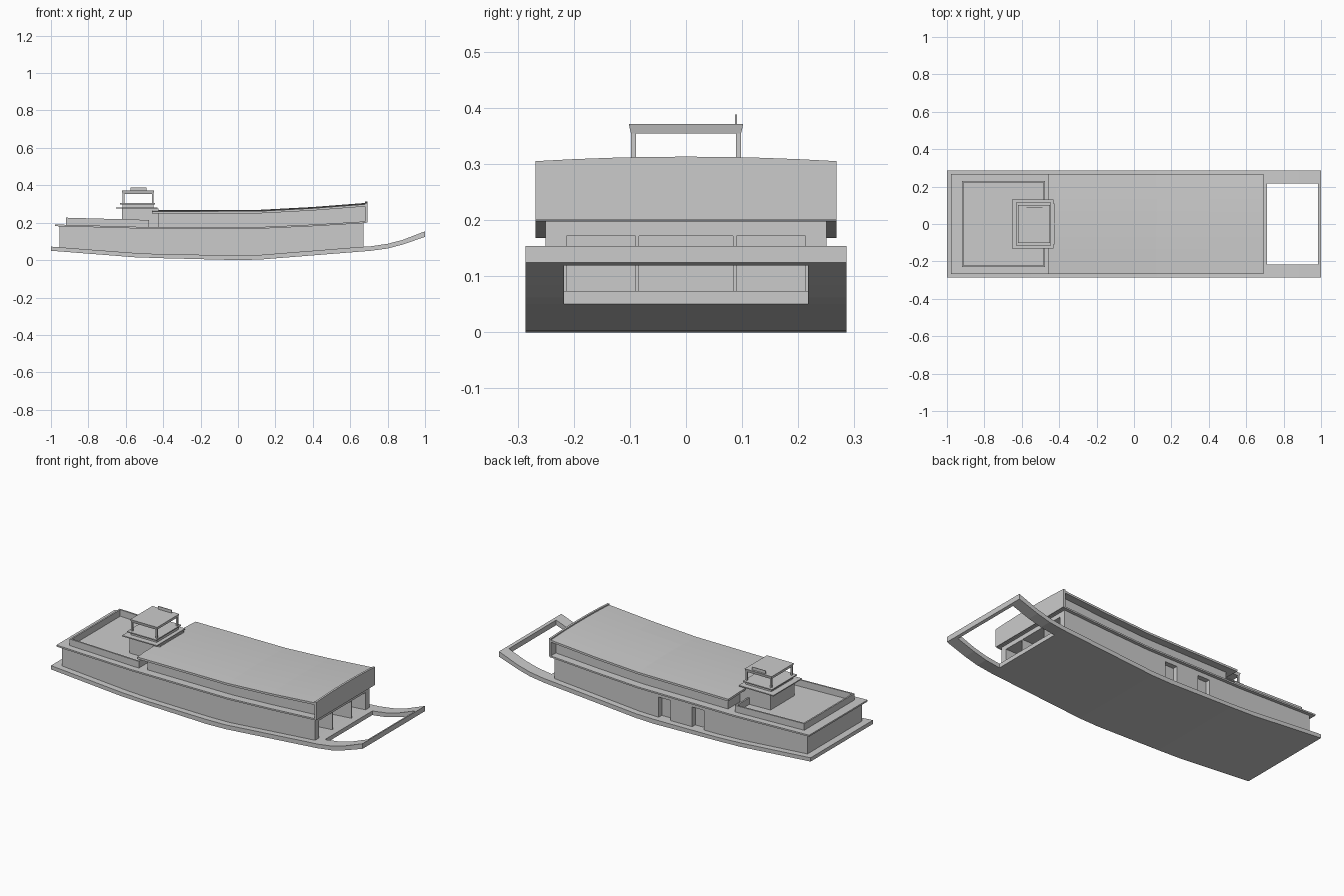
import bpy, bmesh

if "Cube" in bpy.data.objects:
    bpy.data.objects.remove(bpy.data.objects["Cube"])

# Long sheer curves as (x, z) points
HULL_BOTTOM = [(-1, .05), (-.55, .015), (-.4, .01), (0, 0), (.12, .003), (.65, .045),
               (.71, .05), (.8, .062), (.88, .083), (1, .124)]
HULL_TOP = [(-1, .072), (-.55, .038), (-.4, .031), (0, .026), (.12, .028), (.65, .07),
            (.71, .074), (.8, .087), (.88, .108), (1, .154)]
DECK = [(-1, .188), (-.5, .174), (.12, .174), (.4, .187), (.7, .205)]
ROOF = [(-.5, .26), (-.42, .26), (.12, .262), (.4, .277), (.7, .3)]


def z_at(curve, x):
    for (xa, za), (xb, zb) in zip(curve, curve[1:]):
        if x <= xb:
            return za + (zb - za) * (x - xa) / (xb - xa)
    return curve[-1][1]


def make(name, verts, faces):
    mesh = bpy.data.meshes.new(name)
    bm = bmesh.new()
    vs = [bm.verts.new(v) for v in verts]
    for f in faces:
        bm.faces.new([vs[i] for i in f])
    bmesh.ops.recalc_face_normals(bm, faces=bm.faces[:])
    bm.to_mesh(mesh)
    bm.free()
    ob = bpy.data.objects.new(name, mesh)
    bpy.context.collection.objects.link(ob)
    return ob


def sheer(name, x0, x1, y0, y1, low, high, dlow=0, dhigh=0, camber=0):
    """Solid following two sheer curves along x, optionally crowned across y."""
    xs = sorted({x0, x1} | {x for x, _ in low + high if x0 < x < x1})
    n = 8 if camber else 1
    ys = [y0 + (y1 - y0) * i / n for i in range(n + 1)]
    verts = []
    for x in xs:
        crown = [camber * (1 - (y / y1) ** 2) for y in ys]
        verts += [(x, y, z_at(low, x) + dlow + c) for y, c in zip(ys, crown)]
        verts += [(x, y, z_at(high, x) + dhigh + c) for y, c in zip(ys[::-1], crown[::-1])]
    m = 2 * (n + 1)
    faces = [(s * m + i, s * m + (i + 1) % m, (s + 1) * m + (i + 1) % m, (s + 1) * m + i)
             for s in range(len(xs) - 1) for i in range(m)]
    last = (len(xs) - 1) * m
    faces += [tuple(range(m)), tuple(range(last, last + m))]
    return make(name, verts, faces)


def box(name, x0, x1, y0, y1, z0, z1, flare=0):
    verts = [(x + sx * f, y + sy * f, z) for z, f in ((z0, 0), (z1, flare))
             for x, y, sx, sy in ((x0, y0, -1, -1), (x1, y0, 1, -1), (x1, y1, 1, 1), (x0, y1, -1, 1))]
    return make(name, verts, [(0, 1, 2, 3), (4, 5, 6, 7), (0, 1, 5, 4),
                              (1, 2, 6, 5), (2, 3, 7, 6), (3, 0, 4, 7)])


def cut(target, cutter):
    mod = target.modifiers.new("opening", 'BOOLEAN')
    mod.operation = 'DIFFERENCE'
    mod.solver = 'EXACT'
    mod.object = cutter
    bpy.context.view_layer.objects.active = target
    bpy.ops.object.modifier_apply(modifier=mod.name)
    bpy.data.objects.remove(cutter)


# Hull with open bow frame
sheer("hull", -1, .71, -.286, .286, HULL_BOTTOM, HULL_TOP)
for side, y0, y1 in (("right", -.286, -.217), ("left", .217, .286)):
    sheer("bow_arm_" + side, .71, 1, y0, y1, HULL_BOTTOM, HULL_TOP)
sheer("bow_crossbar", .985, 1, -.217, .217, HULL_BOTTOM, HULL_TOP)

# Deckhouse with side doors and three-bay bow porch
house = sheer("deckhouse", -.955, .67, -.25, .25, HULL_TOP, DECK, -.006, -.003)
for x0, x1 in ((-.29, -.215), (-.075, 0)):
    cut(house, box("door_cutter", x0, x1, .222, .3, 0, .143))
for y0, y1 in ((-.213, -.09), (-.084, .084), (.09, .213)):
    cut(house, box("porch_cutter", .47, .75, y0, y1, .02, .172))

# Upper deck slab with overhanging edge
sheer("upper_deck", -.978, .685, -.268, .268, DECK, DECK, -.006, .003)

# Upper cabin, crowned roof and bow fascia
sheer("upper_cabin", -.425, .683, -.222, .222, DECK, ROOF, 0, -.004)
sheer("upper_roof", -.46, .683, -.268, .268, ROOF, ROOF, -.012, 0, .007)
fascia_low, fascia_high = [(.6, .201), (.7, .201)], [(.6, .305), (.7, .305)]
ys = [-.268 + .536 * i / 8 for i in range(9)]
outline = [(-.268, .201), (.268, .201)] + [(y, .305 + .008 * (1 - (y / .268) ** 2)) for y in ys[::-1]]
k = len(outline)
make("bow_fascia", [(x, y, z) for x in (.68, .692) for y, z in outline],
     [tuple(range(k)), tuple(range(k, 2 * k))] +
     [(i, (i + 1) % k, k + (i + 1) % k, k + i) for i in range(k)])

# Stern terrace parapet
for name, x0, x1, y0, y1 in (("right", -.92, -.475, -.23, -.221), ("left", -.92, -.475, .221, .23),
                             ("stern", -.92, -.911, -.221, .221), ("inner", -.484, -.475, -.221, .221)):
    sheer("parapet_" + name, x0, x1, y0, y1, DECK, DECK, 0, .041)

# Wheelhouse
box("wheelhouse_base", -.62, -.425, -.11, .11, .172, .275)
box("wheelhouse_ledge", -.652, -.43, -.13, .13, .275, .281)
box("wheelhouse_wall", -.617, -.452, -.098, .098, .281, .3)
box("wheelhouse_sill", -.632, -.445, -.115, .115, .298, .304)
for x in (-.617, -.461):
    for y in (-.098, .089):
        box("wheelhouse_post", x, x + .009, y, y + .009, .304, .357)
box("wheelhouse_roof", -.617, -.452, -.098, .098, .354, .371, .004)
box("roof_panel", -.575, -.488, .087, .091, .37, .388)
